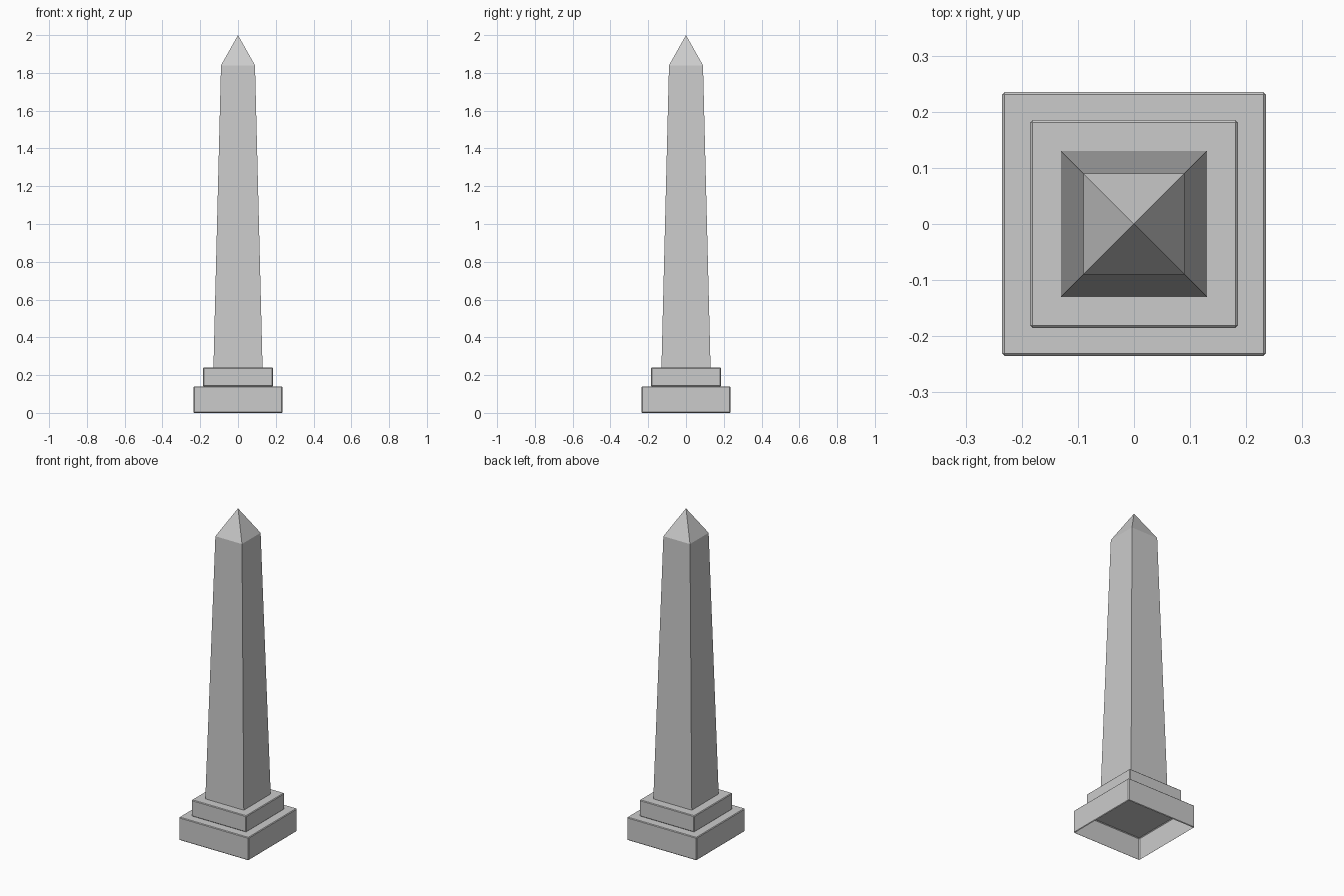
import bpy
import bmesh
from mathutils import Matrix

if "Cube" in bpy.data.objects:
    bpy.data.objects.remove(bpy.data.objects["Cube"])


def add_object(name, bm):
    bmesh.ops.recalc_face_normals(bm, faces=bm.faces)
    mesh = bpy.data.meshes.new(name)
    bm.to_mesh(mesh)
    bm.free()
    obj = bpy.data.objects.new(name, mesh)
    bpy.context.collection.objects.link(obj)
    return obj


def plinth(name, half, z0, z1, bevel=0.004):
    """Chamfered square block, open underneath."""
    bm = bmesh.new()
    size = Matrix.Diagonal((2 * half, 2 * half, z1 - z0, 1))
    bmesh.ops.create_cube(bm, size=1, matrix=Matrix.Translation((0, 0, (z0 + z1) / 2)) @ size)
    bmesh.ops.bevel(bm, geom=bm.edges[:], offset=bevel, segments=1, affect='EDGES')
    bm.normal_update()
    under = [f for f in bm.faces if f.normal.z < -0.99]
    bmesh.ops.delete(bm, geom=under, context='FACES')
    return add_object(name, bm)


def square_spire(name, sections, apex):
    """Stack of square sections closed by a point, open underneath."""
    bm = bmesh.new()
    rings = [[bm.verts.new((sx * h, sy * h, z))
              for sx, sy in ((-1, -1), (1, -1), (1, 1), (-1, 1))]
             for h, z in sections]
    tip = bm.verts.new((0, 0, apex))
    for i in range(4):
        j = (i + 1) % 4
        for low, high in zip(rings, rings[1:]):
            bm.faces.new((low[i], low[j], high[j], high[i]))
        bm.faces.new((rings[-1][i], rings[-1][j], tip))
    return add_object(name, bm)


# Stepped base
plinth("lower_plinth", 0.235, 0.0, 0.14)
plinth("upper_plinth", 0.185, 0.14, 0.24)

# Tapered shaft with pyramid tip
square_spire("shaft", [(0.13, 0.24), (0.09, 1.84)], 2.0)
